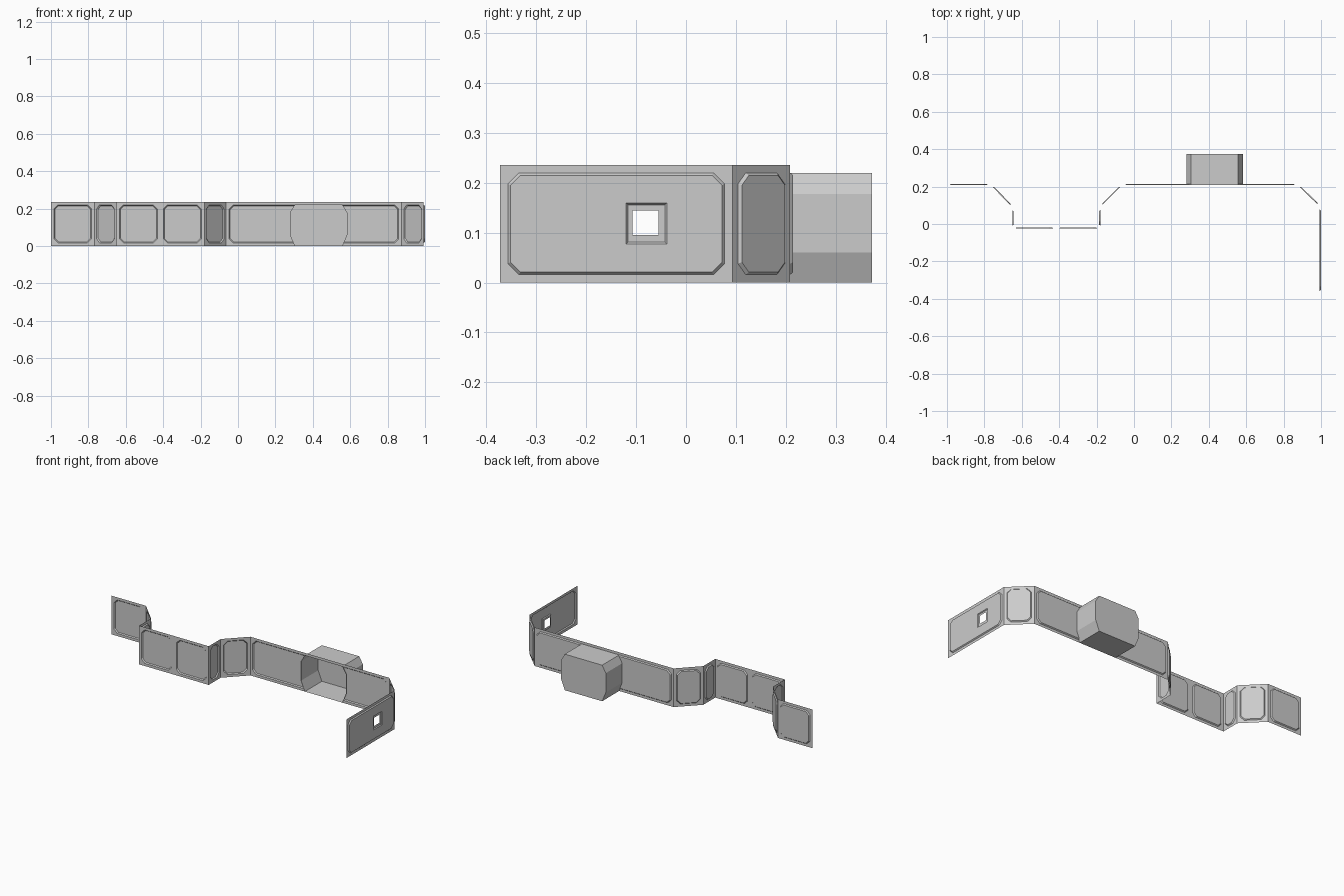
import bpy, bmesh, math
from mathutils import Vector

if "Cube" in bpy.data.objects:
    bpy.data.objects.remove(bpy.data.objects["Cube"])

H, MARGIN, CHAMFER, DEPTH, BEVEL = 0.236, 0.016, 0.022, 0.006, 0.005


def octagon(x0, x1, z0, z1, cx, cz):
    return [(x0, z0 + cz), (x0 + cx, z0), (x1 - cx, z0), (x1, z0 + cz),
            (x1, z1 - cz), (x1 - cx, z1), (x0 + cx, z1), (x0, z1 - cz)]


def square(x0, x1, z0, z1):
    return [(x0, z0), (x1, z0), (x1, z1), (x0, z1)]


def loop(bm, pts, y):
    return [bm.verts.new((x, y, z)) for x, z in pts]


def bridge(bm, a, b):
    n = len(a)
    for i in range(n):
        j = (i + 1) % n
        bm.faces.new((a[i], a[j], b[j], b[i]))


def punch(bm, pts):
    """Cut a convex x-z outline out of a wall sheet."""
    planes = []
    for (ax, az), (bx, bz) in zip(pts, pts[1:] + pts[:1]):
        planes.append((Vector((ax, 0, az)), Vector((bz - az, 0, ax - bx)).normalized()))

    def inside(count):
        return [f for f in bm.faces if all(
            (f.calc_center_median() - co).dot(no) < 1e-6 for co, no in planes[:count])]

    for i, (co, no) in enumerate(planes):
        faces = inside(i)
        geom = set(faces)
        for f in faces:
            geom.update(f.edges)
            geom.update(f.verts)
        bmesh.ops.bisect_plane(bm, geom=list(geom), dist=1e-5, plane_co=co, plane_no=no)
    bmesh.ops.delete(bm, geom=inside(len(planes)), context='FACES')


def finish(bm, name, loc=(0, 0, 0), angle=0):
    me = bpy.data.meshes.new(name)
    bm.to_mesh(me)
    bm.free()
    ob = bpy.data.objects.new(name, me)
    bpy.context.collection.objects.link(ob)
    ob.location = loc
    ob.rotation_euler.z = angle
    return ob


def wall_sheet(length):
    """Flat border with a recessed chamfered panel."""
    bm = bmesh.new()
    rect = loop(bm, square(0, length, 0, H), 0)
    m, c = MARGIN, CHAMFER
    outer = loop(bm, octagon(m, length - m, m, H - m, c, c), 0)
    m, c = m + BEVEL, c - 0.002
    inner = loop(bm, octagon(m, length - m, m, H - m, c, c), DEPTH)
    for i in range(4):
        j = (i + 1) % 4
        bm.faces.new((rect[i], outer[2 * i + 1], outer[2 * i]))
        bm.faces.new((rect[i], rect[j], outer[2 * j], outer[2 * i + 1]))
    bridge(bm, outer, inner)
    bm.faces.new(inner)
    return bm


# Folded wall path, left to right
path = [(-1, .209), (-.767, .209), (-.65, .09), (-.65, -.025), (-.415, -.025),
        (-.18, -.025), (-.18, .09), (-.063, .209), (.875, .209), (.993, .093), (.993, -.373)]
names = ["left_wall", "left_slant_wall", "bay_left_wall", "bay_front_wall_a", "bay_front_wall_b",
         "bay_right_wall", "bay_slant_wall", "long_wall", "right_slant_wall", "end_wall"]
niche = octagon(.28, .582, 0, .22, .025, .05)
niche[0], niche[3] = (.28, .06), (.582, .06)
niche[4], niche[7] = (.582, .178), (.28, .178)

for name, a, b in zip(names, path, path[1:]):
    d = Vector(b) - Vector(a)
    bm = wall_sheet(d.length)
    if name == "long_wall":
        punch(bm, [(x - a[0], z) for x, z in niche])
    if name == "end_wall":
        # Stepped frame around the square window
        punch(bm, square(.131, .213, .077, .16))
        rim = loop(bm, square(.131, .213, .077, .16), DEPTH)
        step = loop(bm, square(.135, .209, .081, .156), 0.001)
        hole = loop(bm, square(.148, .200, .095, .145), 0.001)
        bridge(bm, rim, step)
        bridge(bm, step, hole)
    finish(bm, name, (a[0], a[1], 0), math.atan2(d.y, d.x))

# Niche open to the front, closed at the back
bm = bmesh.new()
front = loop(bm, niche, .209)
back = loop(bm, niche, .373)
bridge(bm, front, back)
bm.faces.new(back)
finish(bm, "niche")
